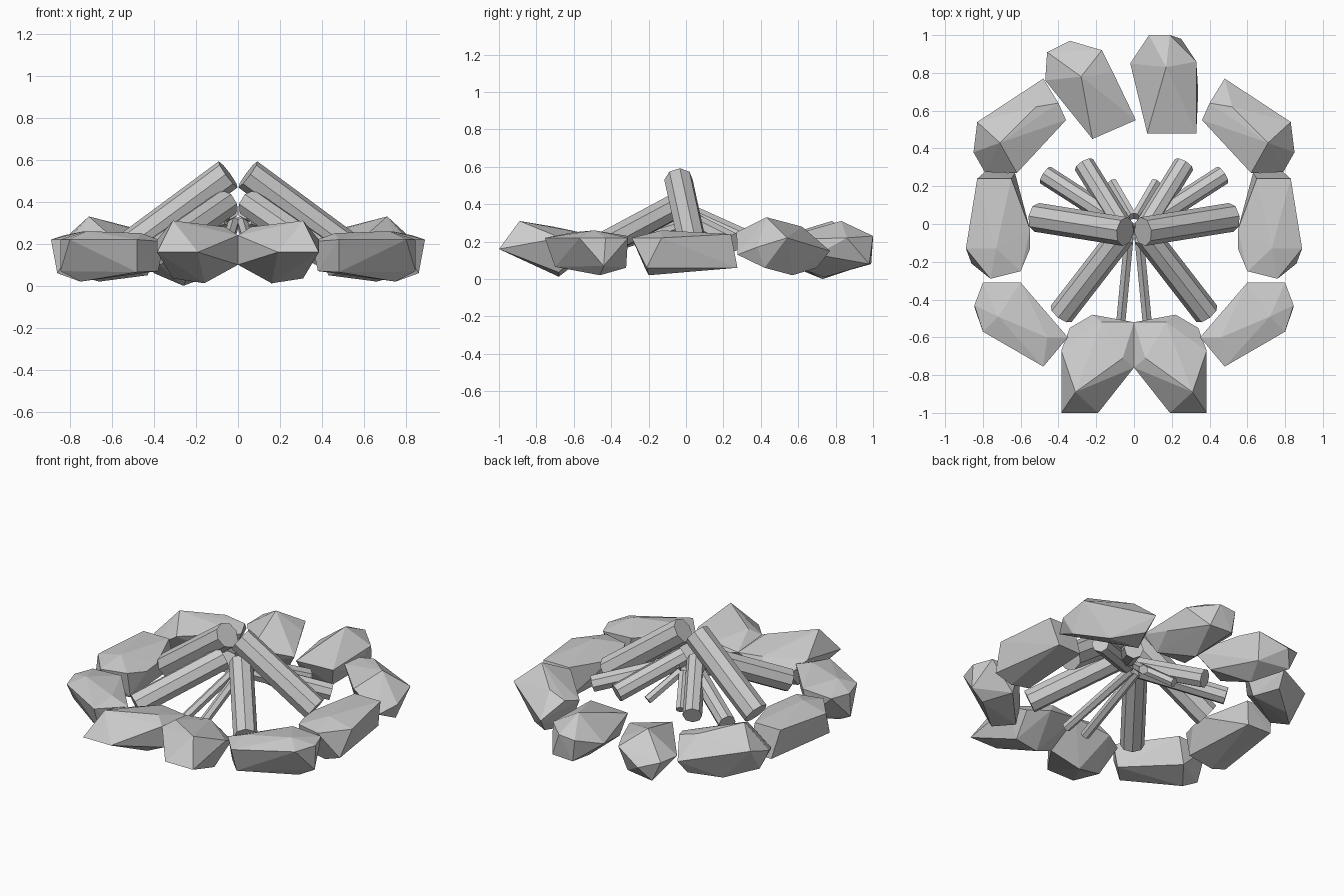
import bpy, bmesh, math
from mathutils import Vector


def finish(name, bm):
    bmesh.ops.recalc_face_normals(bm, faces=bm.faces)
    me = bpy.data.meshes.new(name)
    bm.to_mesh(me)
    bm.free()
    ob = bpy.data.objects.new(name, me)
    bpy.context.collection.objects.link(ob)


def rock(name, points, mirror=True):
    # chiselled stone: convex hull of its corner points
    for s in ((1, -1) if mirror else (1,)):
        bm = bmesh.new()
        for x, y, z in points:
            bm.verts.new((s * x, y, z))
        r = bmesh.ops.convex_hull(bm, input=bm.verts)
        junk = set(r["geom_interior"]) | set(r["geom_unused"])
        bmesh.ops.delete(bm, geom=[v for v in junk if isinstance(v, bmesh.types.BMVert)],
                         context='VERTS')
        finish(name + ("_right" if s > 0 else "_left"), bm)


def log(name, top, foot, radius, sides=8):
    # faceted log from its raised end to its foot, mirrored left and right
    for s in (1, -1):
        a = Vector((s * top[0], top[1], top[2]))
        b = Vector((s * foot[0], foot[1], foot[2]))
        d = b - a
        bm = bmesh.new()
        bmesh.ops.create_cone(bm, cap_ends=True, segments=sides, radius1=radius,
                              radius2=radius, depth=d.length)
        m = d.to_track_quat('Z', 'Y').to_matrix().to_4x4()
        m.translation = (a + b) / 2
        bm.transform(m)
        finish(name + ("_right" if s > 0 else "_left"), bm)


# stone ring
rock("side_rock", [
    (.83, .24, .24), (.65, .24, .24), (.89, -.13, .22), (.76, -.29, .22),
    (.60, -.25, .22), (.73, -.13, .26), (.55, -.03, .21), (.55, -.13, .2),
    (.63, .27, .06), (.79, .275, .06), (.86, -.21, .06), (.6, -.22, .06), (.75, -.2, .02)])
rock("front_rock", [
    (0, -.52, .22), (.17, -.52, .24), (.22, -.48, .17), (.34, -.55, .16),
    (.385, -.67, .22), (.385, -1, .16), (.19, -1, .16), (0, -.76, .24),
    (.31, -.89, .31), (.06, -.71, .28), (0, -.74, .1), (.31, -.68, .035), (.16, -.68, .012)])
rock("front_corner_rock", [
    (.60, -.31, .23), (.80, -.31, .22), (.845, -.43, .22), (.80, -.57, .22),
    (.48, -.755, .22), (.35, -.6, .21), (.72, -.49, .26), (.46, -.6, .25),
    (.64, -.32, .06), (.845, -.44, .07), (.48, -.7, .065), (.38, -.6, .07), (.75, -.46, .02)])
rock("back_corner_rock", [
    (.48, .77, .15), (.83, .54, .22), (.85, .38, .17), (.79, .275, .13),
    (.62, .27, .25), (.36, .55, .23), (.40, .64, .25), (.71, .43, .33),
    (.52, .62, .28), (.5, .7, .06), (.81, .42, .06), (.43, .55, .05), (.66, .57, .02)])
rock("back_rock_a", [
    (.08, 1, .22), (.19, 1, .23), (.33, .86, .22), (.34, .7, .13),
    (.33, .48, .21), (.07, .48, .2), (-.02, .85, .17), (.17, .83, .31),
    (.1, .99, .08), (.25, .98, .08), (.28, .54, .08), (.08, .55, .08), (.16, .74, .01)], False)
rock("back_rock_b", [
    (-.46, .91, .19), (-.34, .97, .15), (-.17, .92, .22), (-.11, .8, .22),
    (.01, .55, .18), (-.22, .45, .21), (-.47, .76, .18), (-.28, .78, .31),
    (-.4, .91, .06), (-.2, .87, .06), (-.07, .6, .07), (-.22, .51, .09), (-.26, .73, 0)], False)

# stacked logs and kindling
log("large_log", (.047, -.04, .53), (.514, .035, .185), .077)
log("front_log", (.06, -.055, .39), (.385, -.475, .165), .07)
log("back_log", (.045, -.04, .37), (.265, .315, .21), .056)
log("back_side_log", (.05, -.01, .33), (.47, .26, .195), .052)
log("front_kindling", (.02, 0, .30), (.07, -.52, .13), .028, 6)
log("back_kindling", (.01, .04, .31), (.115, .22, .17), .028, 6)
